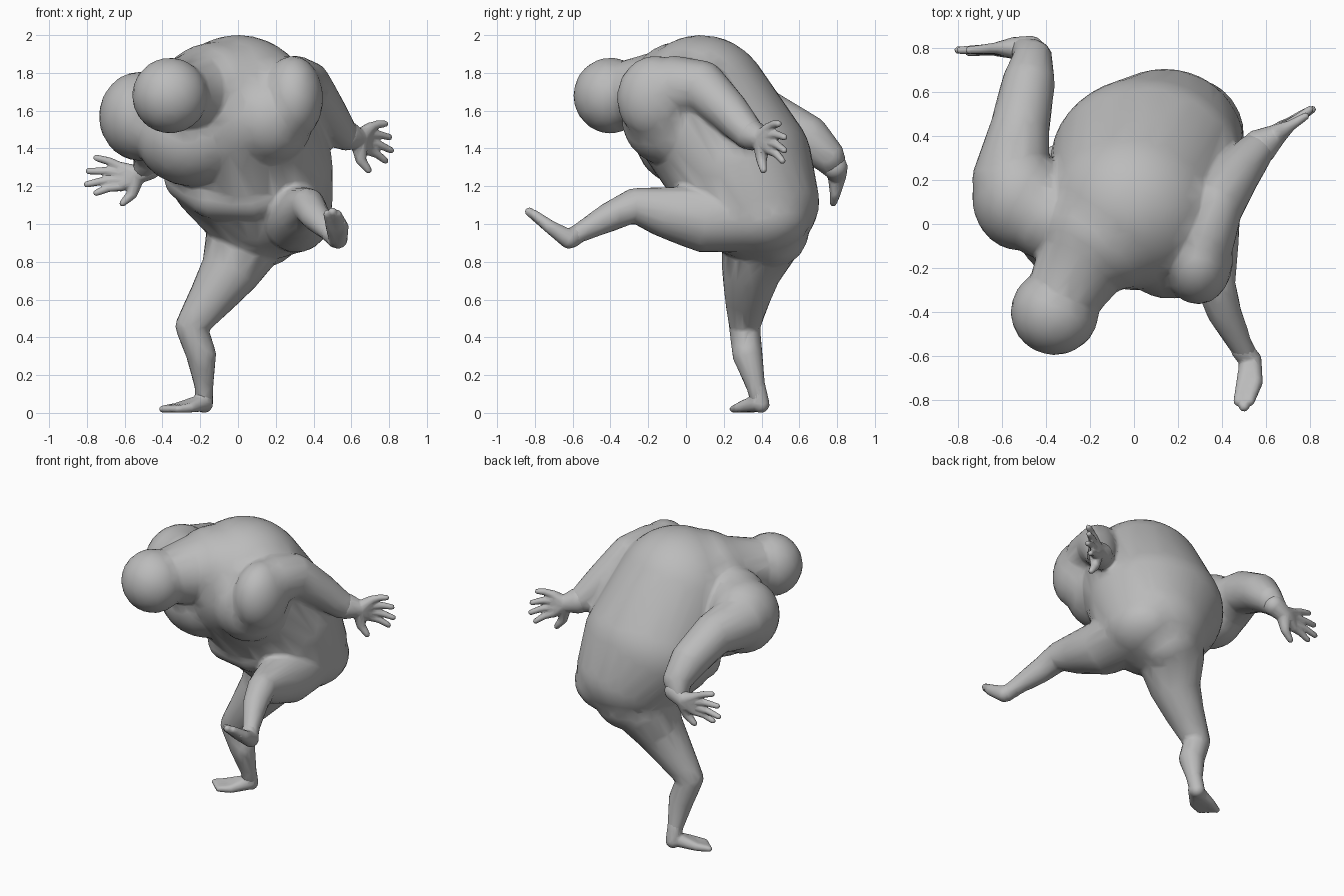
import bpy
import bmesh
from mathutils import Vector, Matrix

default_cube = bpy.data.objects.get("Cube")
if default_cube:
    bpy.data.objects.remove(default_cube, do_unlink=True)

clay = bpy.data.materials.new("grey_clay")
clay.use_nodes = True
clay_colour = (0.5, 0.5, 0.5, 1)
clay.diffuse_color = clay_colour
clay.node_tree.nodes["Principled BSDF"].inputs["Base Color"].default_value = clay_colour


def ellipsoid(bm, centre, radii):
    """Add a closed ellipsoid to the sculpt."""
    matrix = Matrix.LocRotScale(Vector(centre), None, Vector(radii))
    bmesh.ops.create_icosphere(bm, subdivisions=4, radius=1, matrix=matrix)


def wrapped(bm, *volumes):
    """Add the tight convex skin around ellipsoids given as (centre, radii)."""
    part = bmesh.new()
    for centre, radii in volumes:
        ellipsoid(part, centre, radii)
    for edge in part.edges[:]:
        part.edges.remove(edge)
    bmesh.ops.convex_hull(part, input=part.verts[:])
    loose = [v for v in part.verts if not v.link_faces]
    bmesh.ops.delete(part, geom=loose, context='VERTS')
    mesh = bpy.data.meshes.new("volume")
    part.to_mesh(mesh)
    part.free()
    bm.from_mesh(mesh)
    bpy.data.meshes.remove(mesh)


def limb(bm, *joints):
    """Chain tapered capsules through joints given as (x, y, z, radius)."""
    for pair in zip(joints, joints[1:]):
        wrapped(bm, *[(joint[:3], [joint[3]] * 3) for joint in pair])


def sculpt(name, bm, voxel, smoothing, ratio):
    """Fuse the overlapping volumes into one softly faceted skin."""
    mesh = bpy.data.meshes.new(name)
    bm.to_mesh(mesh)
    bm.free()
    mesh.materials.append(clay)
    obj = bpy.data.objects.new(name, mesh)
    bpy.context.collection.objects.link(obj)
    fuse = obj.modifiers.new("fuse", 'REMESH')
    fuse.mode = 'VOXEL'
    fuse.voxel_size = voxel
    fuse.use_smooth_shade = True
    soften = obj.modifiers.new("soften", 'SMOOTH')
    soften.factor = 0.5
    soften.iterations = smoothing
    facet = obj.modifiers.new("facet", 'DECIMATE')
    facet.ratio = ratio


def hand(name, wrist, palm, knuckles, tips, thumb):
    """Palm as a fan of capsules from the wrist, then four fingers and a thumb."""
    bm = bmesh.new()
    first, last = Vector(knuckles[0]), Vector(knuckles[1])
    limb(bm, wrist, palm)
    for index, tip in enumerate(tips):
        knuckle = first.lerp(last, index / 3)
        middle = knuckle.lerp(Vector(tip), 0.5) + Vector((0, 0, 0.008))
        limb(bm, palm, (*knuckle, 0.028))
        limb(bm, (*knuckle, 0.026), (*middle, 0.021), (*tip, 0.017))
    limb(bm, palm, *thumb)
    sculpt(name, bm, 0.007, 2, 0.1)


# Torso: one hunched egg from upper back to hips
body = bmesh.new()
wrapped(body, ((0.0, 0.08, 1.6), (0.4, 0.38, 0.4)),
        ((0.06, 0.28, 1.31), (0.44, 0.39, 0.38)),
        ((0.14, 0.36, 1.12), (0.36, 0.345, 0.31)))
ellipsoid(body, (0.26, 0.4, 1.04), (0.24, 0.26, 0.2))
ellipsoid(body, (0.12, 0.46, 0.97), (0.22, 0.19, 0.2))
ellipsoid(body, (-0.1, -0.03, 1.7), (0.32, 0.27, 0.265))

# Chest folds
ellipsoid(body, (-0.24, 0.0, 1.46), (0.3, 0.27, 0.26))
ellipsoid(body, (0.16, -0.09, 1.56), (0.24, 0.25, 0.25))

# Hanging belly roll
limb(body, (-0.27, 0.22, 1.24, 0.12), (-0.13, 0.08, 1.15, 0.125),
     (0.08, 0.05, 1.14, 0.125), (0.28, 0.1, 1.19, 0.12), (0.38, 0.22, 1.3, 0.1))

# Head and neck
ellipsoid(body, (-0.36, -0.4, 1.68), (0.2, 0.195, 0.2))
limb(body, (-0.33, -0.34, 1.69, 0.165), (-0.18, -0.08, 1.7, 0.23))

# Left arm
ellipsoid(body, (0.29, -0.16, 1.665), (0.16, 0.205, 0.225))
limb(body, (0.3, -0.06, 1.73, 0.16), (0.36, 0.08, 1.73, 0.135),
     (0.46, 0.22, 1.6, 0.11), (0.55, 0.33, 1.48, 0.085), (0.59, 0.36, 1.47, 0.06))

# Right arm
ellipsoid(body, (-0.52, 0.12, 1.57), (0.215, 0.24, 0.235))
limb(body, (-0.4, 0.04, 1.62, 0.2), (-0.56, 0.2, 1.58, 0.175), (-0.52, 0.43, 1.57, 0.135),
     (-0.48, 0.64, 1.46, 0.12), (-0.46, 0.75, 1.36, 0.09), (-0.5, 0.79, 1.29, 0.06))

# Standing leg
limb(body, (0.04, 0.4, 0.93, 0.21), (-0.03, 0.35, 0.77, 0.16), (-0.14, 0.325, 0.61, 0.12),
     (-0.25, 0.31, 0.46, 0.082), (-0.195, 0.325, 0.31, 0.08), (-0.18, 0.37, 0.14, 0.05),
     (-0.18, 0.39, 0.06, 0.048))

# Raised leg
limb(body, (0.28, 0.34, 1.04, 0.19), (0.31, 0.1, 1.025, 0.175), (0.34, -0.1, 1.06, 0.135),
     (0.37, -0.27, 1.1, 0.09), (0.41, -0.4, 1.04, 0.078), (0.49, -0.56, 0.955, 0.052),
     (0.52, -0.61, 0.92, 0.05))
sculpt("body", body, 0.014, 5, 0.05)

# Standing foot with splayed toes
foot = bmesh.new()
limb(foot, (-0.18, 0.37, 0.15, 0.048), (-0.18, 0.395, 0.047, 0.047))
for toe_index in range(5):
    spread = toe_index / 4
    ball = Vector((-0.33, 0.35, 0.026)).lerp(Vector((-0.25, 0.28, 0.028)), spread)
    toe = Vector((-0.4, 0.32, 0.02)).lerp(Vector((-0.32, 0.25, 0.02)), spread)
    limb(foot, (-0.18, 0.38, 0.055, 0.047), (*ball, 0.026), (*toe, 0.019))
sculpt("standing_foot", foot, 0.008, 2, 0.15)

# Raised foot, toes up
foot = bmesh.new()
limb(foot, (0.49, -0.57, 0.95, 0.05), (0.53, -0.62, 0.92, 0.05))
for offset in (-0.025, 0, 0.025):
    limb(foot, (0.53, -0.62, 0.92, 0.05), (0.525 + offset, -0.72, 0.985, 0.035),
         (0.5 + offset, -0.83 + abs(offset), 1.065 - abs(offset) / 2, 0.023))
sculpt("raised_foot", foot, 0.008, 2, 0.15)

# Hands
hand("left_hand", (0.57, 0.35, 1.47, 0.08), (0.64, 0.4, 1.45, 0.05),
     ((0.7, 0.44, 1.51), (0.69, 0.45, 1.39)),
     ((0.78, 0.49, 1.53), (0.8, 0.52, 1.46), (0.81, 0.52, 1.39), (0.78, 0.51, 1.335)),
     ((0.65, 0.4, 1.34, 0.028), (0.69, 0.41, 1.285, 0.018)))
hand("right_hand", (-0.47, 0.79, 1.3, 0.065), (-0.54, 0.8, 1.26, 0.05),
     ((-0.62, 0.8, 1.3), (-0.62, 0.79, 1.2)),
     ((-0.75, 0.79, 1.35), (-0.79, 0.79, 1.28), (-0.8, 0.79, 1.21), (-0.75, 0.78, 1.165)),
     ((-0.56, 0.79, 1.16, 0.028), (-0.61, 0.78, 1.11, 0.018)))
